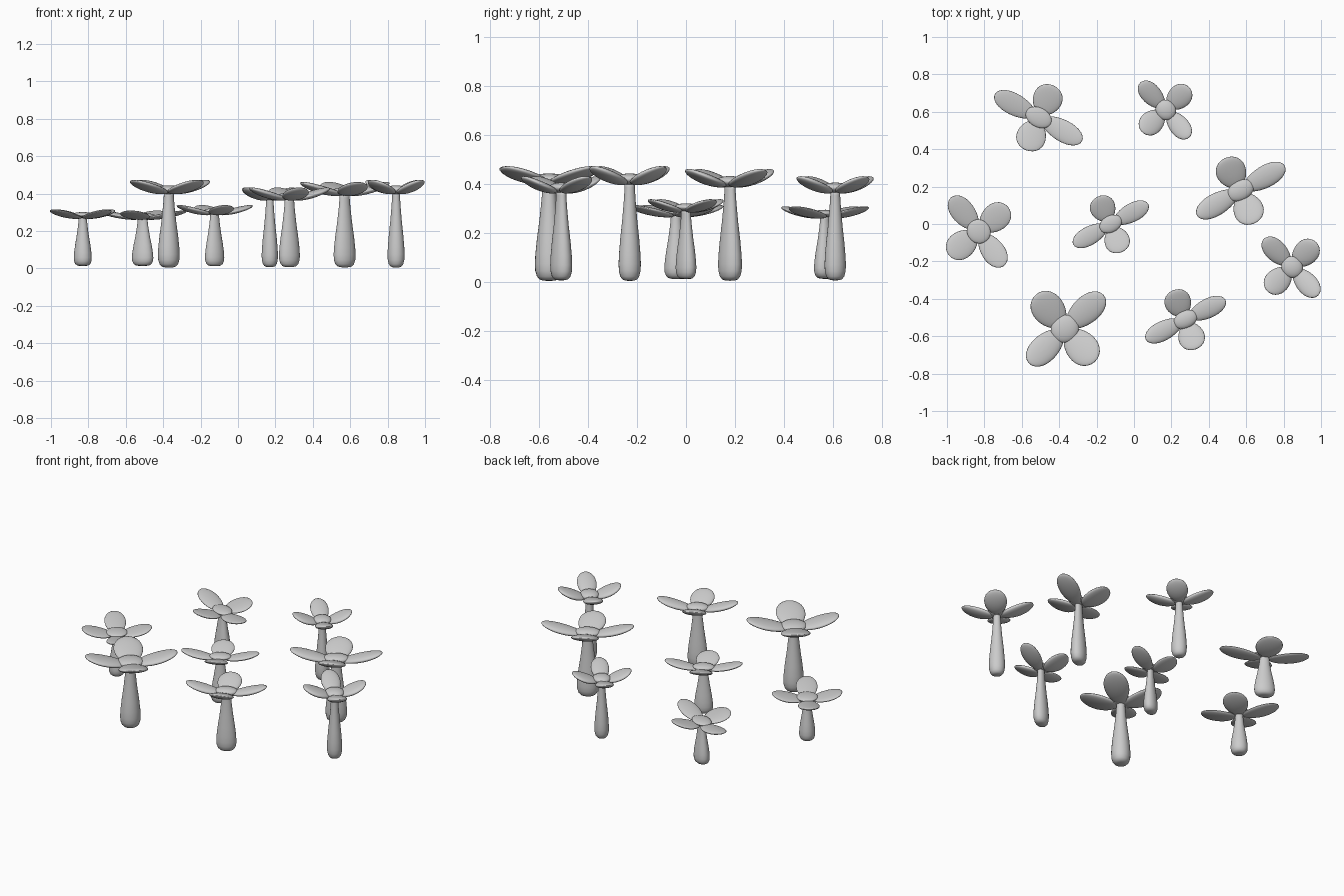
import bpy, bmesh
from math import radians, pi
from mathutils import Matrix

default = bpy.data.objects.get("Cube")
if default:
    bpy.data.objects.remove(default, do_unlink=True)

grey = bpy.data.materials.new("plain grey")
grey.use_nodes = True
grey.diffuse_color = (0.6, 0.6, 0.6, 1)
grey.node_tree.nodes["Principled BSDF"].inputs["Base Color"].default_value = (0.6, 0.6, 0.6, 1)


def finish(bm, name, location, angle):
    """Turn a bmesh into a smooth grey object, rotated about the vertical."""
    bm.transform(Matrix.Rotation(radians(angle), 4, "Z"))
    bmesh.ops.recalc_face_normals(bm, faces=bm.faces)
    mesh = bpy.data.meshes.new(name)
    bm.to_mesh(mesh)
    bm.free()
    mesh.materials.append(grey)
    mesh.shade_smooth()
    obj = bpy.data.objects.new(name, mesh)
    obj.location = location
    bpy.context.collection.objects.link(obj)


def ball():
    bm = bmesh.new()
    bmesh.ops.create_uvsphere(bm, u_segments=28, v_segments=18, radius=1)
    return bm


def stem(name, x, y, height, base, angle, squash):
    """Round-footed stalk, widest near the ground and slim at the head."""
    floor = 0.028 - 0.06 * height
    profile = [(0, 0), (0.4, 0.003), (0.65, 0.014), (0.85, 0.045), (0.97, 0.1), (1, 0.17),
               (0.96, 0.27), (0.85, 0.42), (0.68, 0.6), (0.53, 0.8), (0.46, 0.93), (0.46, 1), (0, 1)]
    bm = bmesh.new()
    points = [bm.verts.new((r * base, 0, floor + t * (height + 0.02 - floor))) for r, t in profile]
    edges = [bm.edges.new(pair) for pair in zip(points, points[1:])]
    bmesh.ops.spin(bm, geom=points + edges, cent=(0, 0, 0), axis=(0, 0, 1),
                   angle=2 * pi, steps=24)
    bmesh.ops.remove_doubles(bm, verts=bm.verts, dist=0.0002)
    bm.transform(Matrix.Diagonal((1, squash, 1, 1)))
    finish(bm, name, (x, y, 0), angle)


def petal(name, x, y, head, angle, reach, width):
    """Plump oval blade that curls upwards towards its tip."""
    bm = ball()
    start = 0.02
    for v in bm.verts:
        t = (v.co.x + 1) / 2
        v.co.x = start + t * (reach - start)
        v.co.y *= (0.8 + 0.22 * t) * width / 2
        v.co.z = head * (0.055 * v.co.z + 0.16 * (0.65 * t + 0.35 * t * t))
    finish(bm, name, (x, y, head + 0.01), angle)


def heart(name, x, y, head, angle, radius, squash):
    """Flattened button in the middle of the petals."""
    bm = ball()
    bm.transform(Matrix.Diagonal((radius, radius * squash, 0.06 * head, 1)))
    finish(bm, name, (x, y, head + 0.025), angle)


# petal angle, relative reach, relative width
SPREAD = [(28, 1, 0.48), (116, 0.71, 0.65), (209, 1, 0.48), (291, 0.71, 0.65)]
CROSS = [(131, 1, 0.58), (42, 0.87, 0.68), (220, 0.87, 0.68), (308, 0.97, 0.58)]

# x, y, head height, stem radius, reach, petal layout, mirrored, turn
FLOWERS = [
    (-0.51, 0.57, 0.255, 0.061, 0.265, SPREAD, True, 0),
    (0.17, 0.61, 0.36, 0.045, 0.2, CROSS, False, 2),
    (0.57, 0.18, 0.385, 0.063, 0.27, SPREAD, False, 1),
    (-0.83, -0.04, 0.26, 0.05, 0.235, CROSS, False, -2),
    (-0.125, 0.0, 0.28, 0.055, 0.228, SPREAD, False, 0),
    (0.275, -0.51, 0.36, 0.059, 0.238, SPREAD, False, -2),
    (-0.37, -0.56, 0.395, 0.06, 0.275, CROSS, True, -8),
    (0.845, -0.23, 0.395, 0.047, 0.213, CROSS, False, 4),
]

for i, (x, y, head, base, reach, layout, mirrored, turn) in enumerate(FLOWERS, 1):
    angles = [(180 - a if mirrored else a) + turn for a, far, wide in layout]
    squash = 0.7 if layout is SPREAD else 0.94
    stem(f"stem_{i}", x, y, head, base, angles[0], squash)
    for j, (angle, (_, far, wide)) in enumerate(zip(angles, layout), 1):
        petal(f"flower_{i}_petal_{j}", x, y, head, angle, reach * far, reach * wide)
    heart(f"flower_{i}_heart", x, y, head, angles[0], reach * 0.28, squash)
